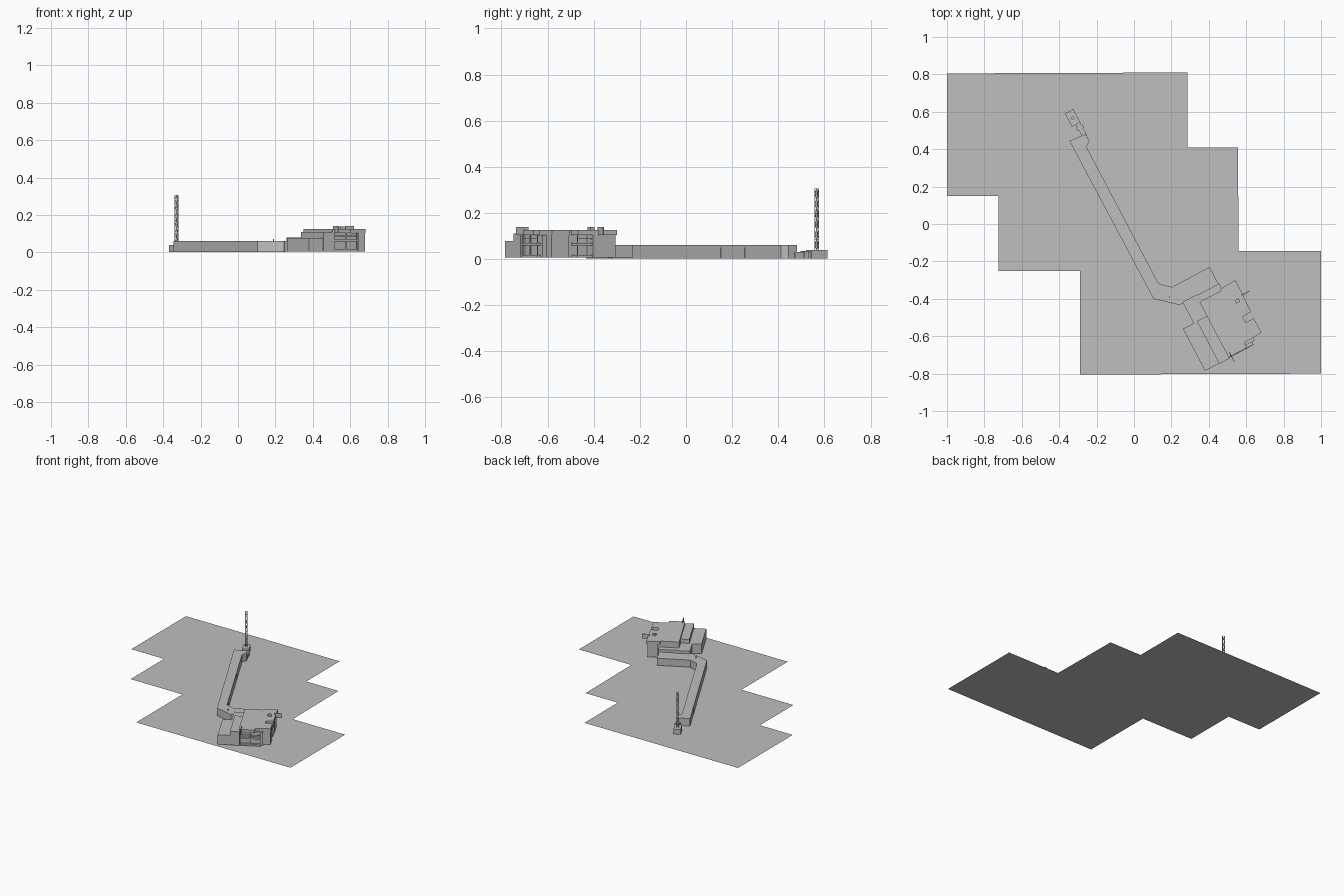
import bpy, bmesh, math
from mathutils import Vector, Matrix

cube = bpy.data.objects.get("Cube")
if cube:
    bpy.data.objects.remove(cube, do_unlink=True)

grey = bpy.data.materials.new("plain_grey")
grey.use_nodes = True
COL = (0.52, 0.52, 0.52, 1)
grey.diffuse_color = COL
grey.node_tree.nodes["Principled BSDF"].inputs["Base Color"].default_value = COL

# The house and the corridor share one turned frame
TURN = math.radians(27.8)
HOUSE = Matrix.Translation((0.45, -0.5, 0)) @ Matrix.Rotation(TURN, 4, 'Z')
WORLD = Matrix.Identity(4)


def finish(name, bm, frame=WORLD):
    bmesh.ops.recalc_face_normals(bm, faces=bm.faces)
    mesh = bpy.data.meshes.new(name)
    bm.to_mesh(mesh)
    bm.free()
    mesh.transform(frame)
    mesh.materials.append(grey)
    ob = bpy.data.objects.new(name, mesh)
    bpy.context.collection.objects.link(ob)
    return ob


def prism(name, outline, z0, z1, frame=WORLD):
    bm = bmesh.new()
    face = bm.faces.new([bm.verts.new((x, y, z0)) for x, y in outline])
    out = bmesh.ops.extrude_face_region(bm, geom=[face])
    top = [v for v in out["geom"] if isinstance(v, bmesh.types.BMVert)]
    bmesh.ops.translate(bm, vec=(0, 0, z1 - z0), verts=top)
    return finish(name, bm, frame)


def block(name, x0, x1, y0, y1, z0, z1, frame=HOUSE):
    return prism(name, [(x0, y0), (x1, y0), (x1, y1), (x0, y1)], z0, z1, frame)


def bars(name, pairs, size, frame=WORLD):
    bm = bmesh.new()
    for a, b in pairs:
        a, b = Vector(a), Vector(b)
        d = b - a
        m = (Matrix.Translation((a + b) / 2) @ d.to_track_quat('Z', 'Y').to_matrix().to_4x4()
             @ Matrix.Diagonal((size, size, d.length, 1)))
        bmesh.ops.create_cube(bm, size=1, matrix=m)
    return finish(name, bm, frame)


# Ground sheet
bm = bmesh.new()
site = [(-1, .805), (.285, .81), (.285, .41), (.555, .41), (.56, -.145), (1, -.145),
        (1, -.8), (-.29, -.805), (-.29, -.25), (-.725, -.25), (-.725, .15), (-1, .15)]
bm.faces.new([bm.verts.new((x, y, 0)) for x, y in reversed(site)])
ground = finish("ground_sheet", bm)
if ground.data.polygons[0].normal.z < 0:
    ground.data.flip_normals()

# Long corridor with elbow: wall body and thin roof
corridor = [(-.345, .444), (.104, -.40), (.245, -.433), (.255, -.42), (.2, -.337),
            (.131, -.318), (-.254, .412), (-.238, .444), (-.26, .481)]
prism("corridor_walls", corridor, .003, .05)
prism("corridor_roof", corridor, .05, .06)

# Upright wall seams along both sides of the corridor
for i in range(7):
    t = (i + .5) / 7
    for side, a, b in (("west", (-.345, .444), (.104, -.40)), ("east", (-.254, .412), (.131, -.318))):
        p = Vector(a).lerp(Vector(b), t)
        m = Matrix.Translation((p.x, p.y, 0)) @ Matrix.Rotation(TURN, 4, 'Z')
        block(f"corridor_{side}_seam_{i}", -.001, .001, -.001, .001, .003, .05, m)
bars("elbow_post", [((.19, -.39, .06), (.19, -.39, .072))], .006)

# Tail: neck steps and far hut
TAIL = Matrix.Translation((-.328, .567, 0)) @ Matrix.Rotation(TURN, 4, 'Z')
block("tail_hut", -.025, .025, -.04, .04, .003, .04, TAIL)
block("tail_neck", -.002, .024, -.12, -.04, .003, .03, TAIL)
block("tail_step", -.008, .03, -.075, -.055, .003, .036, TAIL)

# Lattice mast on the hut
h, base, tip, levels = .007, .04, .305, 12
corners = [(-h, -h), (h, -h), (h, h), (-h, h)]
braces = [((x, y, base), (x, y, tip)) for x, y in corners]
for i in range(levels):
    z0 = base + (tip - base) * i / levels
    z1 = base + (tip - base) * (i + 1) / levels
    for k in range(4):
        a, b = corners[k], corners[(k + 1) % 4]
        if i % 2:
            a, b = b, a
        braces += [((*a, z0), (*b, z1)), ((*a, z1), (*b, z1))]
bars("lattice_mast", braces, .0016, TAIL)

# House: entrance, terrace, west wing and raised strip
block("entrance_block", -.147, .085, .155, .26, .006, .06)
block("terrace_block", -.13, -.04, .03, .162, .006, .08)
block("west_wing", -.195, -.105, -.219, .034, .006, .078)
block("raised_strip", -.11, -.045, -.222, .036, .006, .11)

# Main house: recessed walls, floor slabs and overhanging roof
roof = [(-.05, -.215), (.06, -.215), (.06, -.185), (.167, -.18), (.167, -.092),
        (.118, -.092), (.118, -.058), (.17, -.055), (.176, .134), (.08, .13),
        (.08, .12), (-.05, .12)]
prism("main_roof", roof, .105, .126, HOUSE)
block("main_walls", -.05, .115, -.2, .118, .006, .105)
block("east_room", .1, .168, .02, .13, .006, .105)
block("south_east_room", .1, .165, -.18, -.095, .006, .105)
block("north_room", -.05, .09, .11, .158, .006, .08)

# Balcony slabs, rails and posts on the south and east sides
for z in (.006, .058):
    block(f"south_balcony_{int(z * 1000)}", -.04, .1, -.218, -.195, z, z + .012)
    block(f"east_balcony_{int(z * 1000)}", .11, .165, -.056, .022, z, z + .012)
bars("balcony_rails", [((-.04, -.216, .088), (.1, -.216, .088)),
                       ((.164, -.056, .088), (.164, .022, .088))], .003, HOUSE)
bars("balcony_posts", [((x, -.214, .006), (x, -.214, .106)) for x in (-.04, .03, .098)]
     + [((.162, -.052, .006), (.162, -.052, .106))], .004, HOUSE)

# Thin roof fins at opposite corners
block("south_fin", -.036, -.032, -.25, -.19, .105, .14)
block("east_fin", .165, .215, .045, .049, .105, .14)
block("roof_vent", .12, .145, .02, .04, .126, .138)
